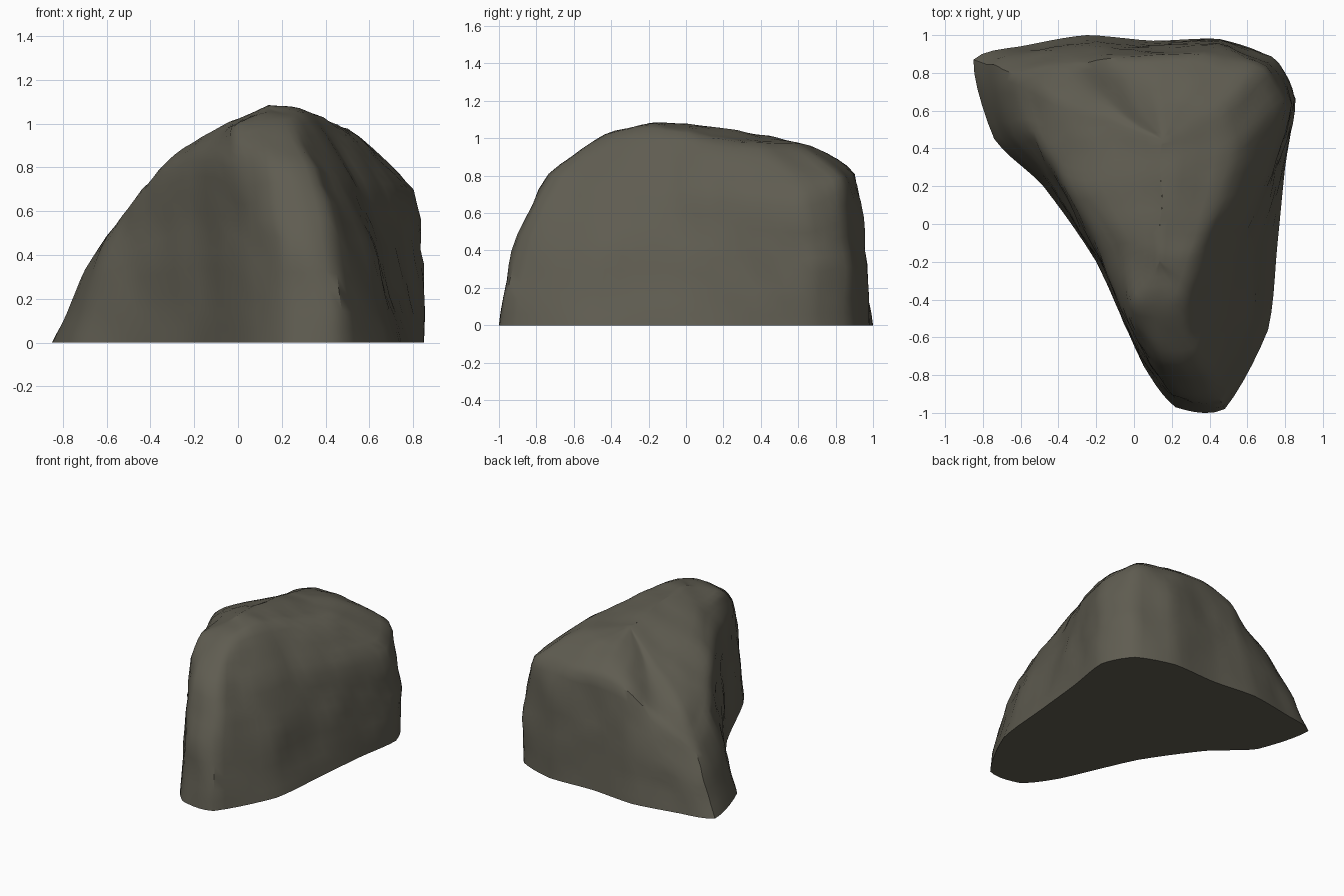
import bpy, bmesh
from mathutils import Vector, noise

if "Cube" in bpy.data.objects:
    bpy.data.objects.remove(bpy.data.objects["Cube"])

# Each column: base x,y | bulge fraction | shoulder x,y,z | crown x,y,z
COLUMNS = [
    (-.85, .87, .45, -.61, .79, .47, -.36, .64, .71),
    (-.55, .95, .38, -.32, .85, .63, -.16, .65, .78),
    (-.25, 1.0, .42, -.12, .88, .76, -.01, .67, .88),
    (.10, .97, .40, .10, .89, .81, .12, .67, .94),
    (.45, .98, .20, .42, .89, .81, .28, .66, .96),
    (.73, .88, .06, .67, .81, .79, .43, .59, .96),
    (.85, .66, .03, .79, .61, .71, .50, .41, .96),
    (.80, .30, .32, .69, .26, .72, .45, .20, 1.00),
    (.76, -.10, .42, .54, -.10, .75, .35, -.10, 1.04),
    (.71, -.56, .38, .47, -.42, .75, .28, -.30, 1.05),
    (.48, -.98, .26, .35, -.71, .80, .22, -.42, 1.02),
    (.22, -.97, .28, .16, -.73, .80, .10, -.43, 1.01),
    (.05, -.75, .45, .01, -.61, .78, -.01, -.40, .98),
    (-.20, -.20, .40, -.17, -.17, .85, -.07, -.10, 1.00),
    (-.48, .20, .45, -.36, .21, .75, -.24, .18, .90),
    (-.74, .45, .45, -.54, .49, .57, -.28, .42, .81),
]
SUB = 5
TENSION = .4  # share of straight interpolation, keeps corners crisp


def spline(p0, p1, p2, p3, t):
    curve = 0.5 * (2 * p1 + (p2 - p0) * t + (2 * p0 - 5 * p1 + 4 * p2 - p3) * t * t
                   + (3 * p1 - p0 - 3 * p2 + p3) * t ** 3)
    return curve.lerp(p1.lerp(p2, t), TENSION)


def refine(points, closed):
    """Catmull-Rom subdivision of a point list."""
    n, out = len(points), []
    pick = (lambda i: points[i % n]) if closed else (lambda i: points[max(0, min(n - 1, i))])
    for i in range(n if closed else n - 1):
        out += [spline(pick(i - 1), pick(i), pick(i + 1), pick(i + 2), k / SUB) for k in range(SUB)]
    return out if closed else out + [points[-1]]


# Profiles from the ground to the summit ridge
profiles = []
for bx, by, b, sx, sy, sz, cx, cy, cz in COLUMNS:
    base, shoulder = Vector((bx, by, 0)), Vector((sx, sy, sz))
    mid = base.lerp(shoulder, b)
    mid.z = sz * 0.5
    ry = max(-.2, min(.45, cy))
    ridge = Vector((.14, ry, 1.08 - .17 * max(0, ry)))
    profiles.append(refine([base, mid, shoulder, Vector((cx, cy, cz)), ridge], False))

# Loft the rings, with weathering that fades out at the ground
bm = bmesh.new()
rings = []
for level in zip(*profiles):
    ring = []
    for p in refine(list(level), True):
        fade = min(1, p.z / .2)
        p = p + noise.noise_vector(p * 3.2) * .02 * fade + noise.noise_vector(p * 7) * .014 * fade
        p.z = max(0, p.z)
        ring.append(bm.verts.new(p))
    rings.append(ring)
n = len(rings[0])
for a, b in zip(rings, rings[1:]):
    for i in range(n):
        j = (i + 1) % n
        bm.faces.new((a[i], a[j], b[j], b[i]))
bm.faces.new(rings[0])
bmesh.ops.remove_doubles(bm, verts=bm.verts[:], dist=.004)
bmesh.ops.recalc_face_normals(bm, faces=bm.faces[:])

mesh = bpy.data.meshes.new("boulder")
bm.to_mesh(mesh)
bm.free()
boulder = bpy.data.objects.new("boulder", mesh)
bpy.context.collection.objects.link(boulder)

# Dull stone colour
stone = bpy.data.materials.new("stone")
stone.diffuse_color = (.115, .108, .082, 1)
stone.use_nodes = True
stone.node_tree.nodes["Principled BSDF"].inputs["Base Color"].default_value = stone.diffuse_color
mesh.materials.append(stone)

bpy.context.view_layer.objects.active = boulder
boulder.select_set(True)
bpy.ops.object.shade_smooth_by_angle(angle=.7)
